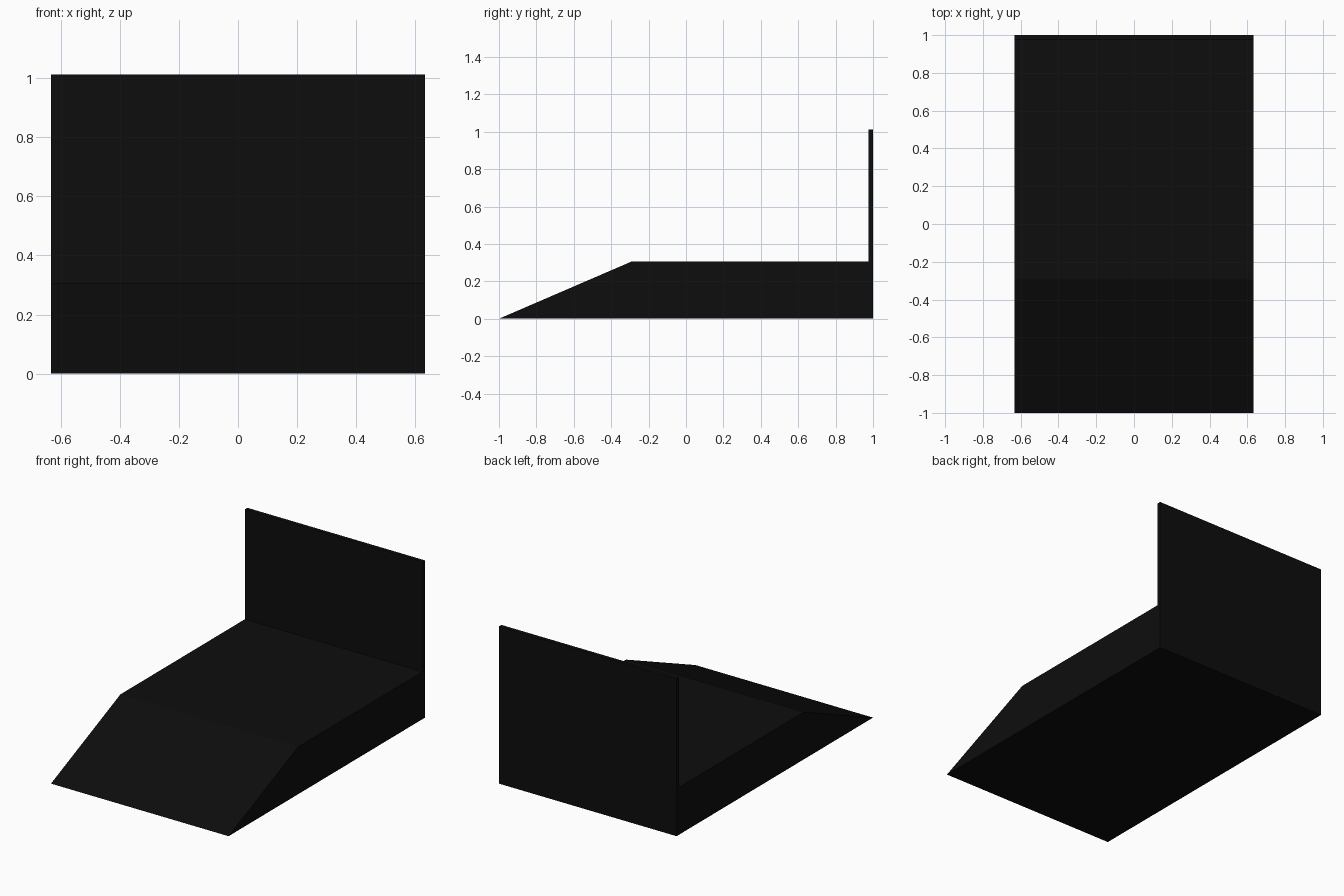
import bpy
import bmesh

if "Cube" in bpy.data.objects:
    bpy.data.objects.remove(bpy.data.objects["Cube"])

HALF_WIDTH = 0.633

black = bpy.data.materials.new("matte black")
black.diffuse_color = (0.004, 0.004, 0.004, 1)
black.use_nodes = True
black.node_tree.nodes["Principled BSDF"].inputs["Base Color"].default_value = black.diffuse_color


def extrude_profile(name, profile):
    """Extrude a closed (y, z) side profile across the full width."""
    bm = bmesh.new()
    face = bm.faces.new([bm.verts.new((-HALF_WIDTH, y, z)) for y, z in profile])
    result = bmesh.ops.extrude_face_region(bm, geom=[face])
    verts = [g for g in result["geom"] if isinstance(g, bmesh.types.BMVert)]
    bmesh.ops.translate(bm, verts=verts, vec=(2 * HALF_WIDTH, 0, 0))
    bmesh.ops.recalc_face_normals(bm, faces=bm.faces)
    mesh = bpy.data.meshes.new(name)
    bm.to_mesh(mesh)
    bm.free()
    mesh.materials.append(black)
    obj = bpy.data.objects.new(name, mesh)
    bpy.context.collection.objects.link(obj)
    return obj


# Flat platform with a sloped ramp, and a thin upright wall, as one solid
extrude_profile("ramp_platform_with_back_wall", [
    (-1.0, 0.0), (1.0, 0.0), (1.0, 1.013),
    (0.975, 1.013), (0.975, 0.305), (-0.293, 0.305),
])
